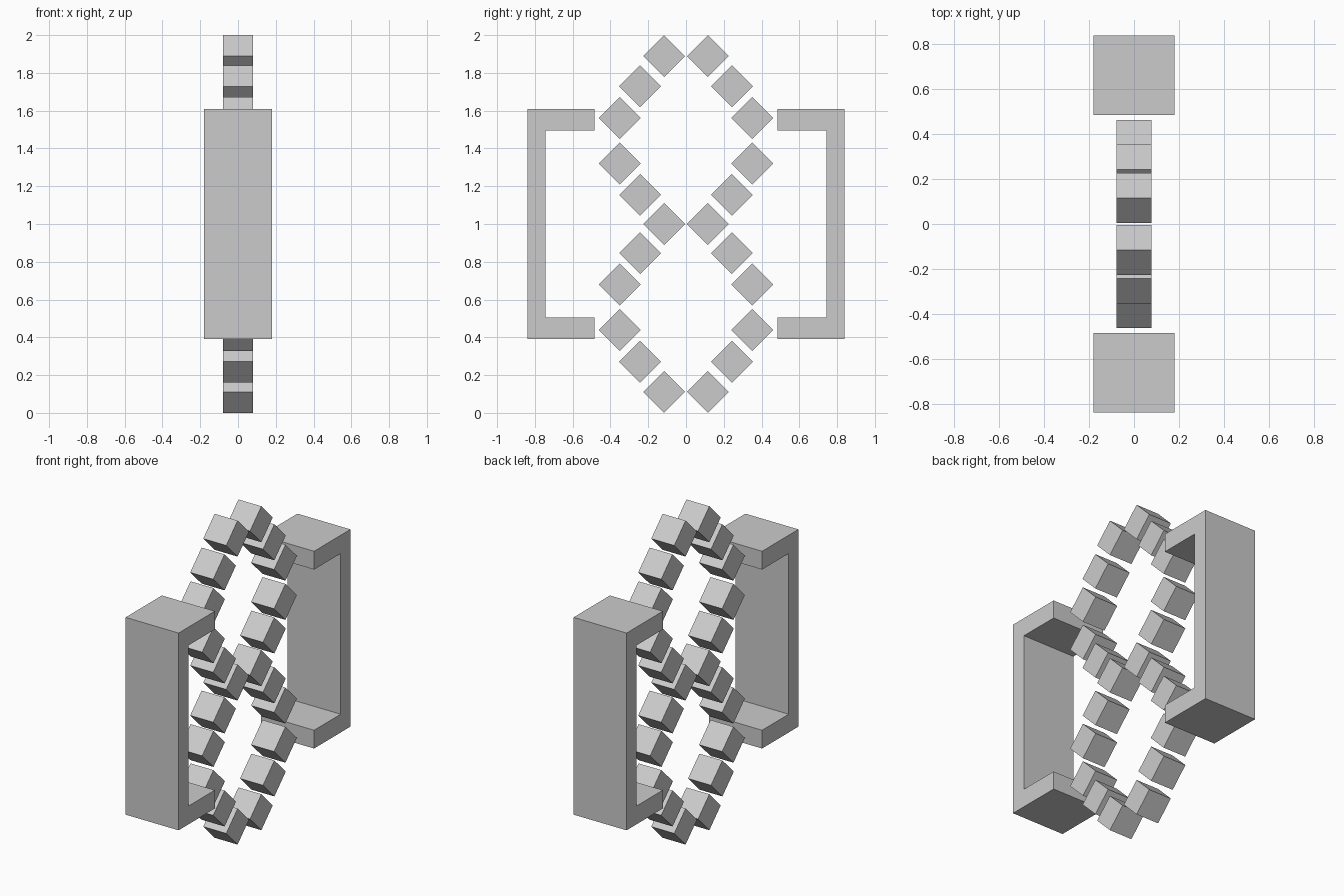
import bpy, bmesh, math
from mathutils import Matrix

if "Cube" in bpy.data.objects:
    bpy.data.objects.remove(bpy.data.objects["Cube"])

CUBE = 0.157        # edge length of each bead cube
MID = 1.0           # height of the mirror plane


def finish(name, bm):
    bmesh.ops.recalc_face_normals(bm, faces=bm.faces)
    mesh = bpy.data.meshes.new(name)
    bm.to_mesh(mesh)
    bm.free()
    obj = bpy.data.objects.new(name, mesh)
    bpy.context.collection.objects.link(obj)
    return obj


def diamond_cube(name, y, z):
    bm = bmesh.new()
    m = Matrix.Translation((0, y, z)) @ Matrix.Rotation(math.radians(45), 4, 'X')
    bmesh.ops.create_cube(bm, size=CUBE, matrix=m)
    return finish(name, bm)


def bracket(name, side):
    # C-shaped profile in the YZ plane, open towards the centre
    mouth, inner, outer = 0.484, 0.743, 0.838
    h_out, h_in, half_w = 0.609, 0.496, 0.181
    profile = [(mouth, h_out), (outer, h_out), (outer, -h_out), (mouth, -h_out),
               (mouth, -h_in), (inner, -h_in), (inner, h_in), (mouth, h_in)]
    bm = bmesh.new()
    face = bm.faces.new([bm.verts.new((-half_w, side * y, MID + z)) for y, z in profile])
    ext = bmesh.ops.extrude_face_region(bm, geom=[face])
    moved = [v for v in ext["geom"] if isinstance(v, bmesh.types.BMVert)]
    bmesh.ops.translate(bm, verts=moved, vec=(2 * half_w, 0, 0))
    return finish(name, bm)


# Figure-eight chain of cubes: (distance from centre, height above the middle)
steps = [(0.116, 0.0), (0.243, 0.154), (0.351, 0.320),
         (0.351, 0.562), (0.243, 0.729), (0.116, 0.889)]
for side, side_name in ((-1, "front"), (1, "back")):
    for i, (y, h) in enumerate(steps):
        for up, level in ((1, "upper"), (-1, "lower")):
            if h == 0 and up < 0:
                continue
            label = "middle" if h == 0 else level
            diamond_cube(f"{side_name}_{label}_cube_{i}", side * y, MID + up * h)
    # Side bracket
    bracket(f"{side_name}_bracket", side)
